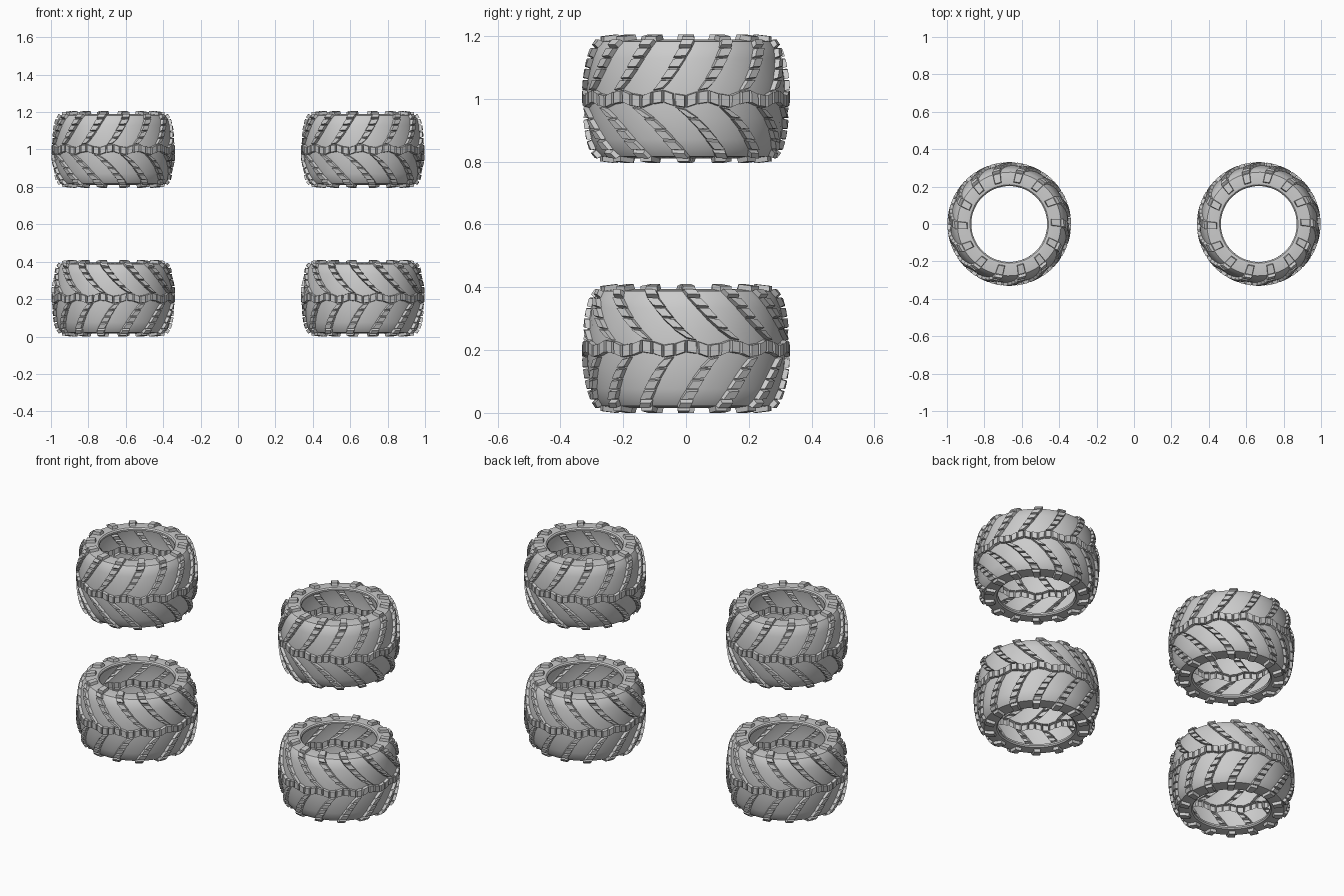
import bpy, bmesh
from math import pi, sin, cos, radians

if "Cube" in bpy.data.objects:
    bpy.data.objects.remove(bpy.data.objects["Cube"])

CHAINS = 14            # lug chains around each half of the tyre
COLS = CHAINS * 4      # four centre blocks per chain
PERIOD = 2 * pi / CHAINS

# Half profile from the centre band to the bead: radius, height, sweep angle
HALF = [(0.315, 0.022, 0.0), (0.313, 0.062, -0.13), (0.308, 0.097, -0.24),
        (0.302, 0.130, -0.33), (0.293, 0.162, -0.42), (0.277, 0.184, -0.47),
        (0.222, 0.191, -0.50), (0.210, 0.189, -0.50), (0.203, 0.182, -0.50),
        (0.203, 0.172, -0.50)]
LUG_ROWS = 6
N = len(HALF)


def tyre_mesh():
    bm = bmesh.new()
    # Rows run from the top bead, over the tread, to the bottom bead
    rows = [(i, 1) for i in reversed(range(N))] + [(i, -1) for i in range(N)]
    grid = []
    for i, side in rows:
        r, z, sweep = HALF[i]
        lug = 0 if side > 0 else 2
        sweep *= 1.0 if side > 0 else 0.65
        widen = 0.012 * min(i, LUG_ROWS)
        ring = []
        for j in range(COLS):
            k = j % 4
            f = j / 4
            if k == lug:
                f -= widen
            elif k == lug + 1 or (lug == 2 and k == 3):
                f += widen
            a = f * PERIOD + sweep + 0.45
            wave = 0.008 * (1, 0.4, -1, -0.4)[k] if i == 0 else 0
            ring.append(bm.verts.new((r * cos(a), r * sin(a), side * z + wave)))
        grid.append(ring)

    lugs = []
    for n in range(len(rows) - 1):
        (i0, side), (i1, _) = rows[n], rows[n + 1]
        low = min(i0, i1)
        centre = i0 == 0 and i1 == 0
        for j in range(COLS):
            m = (j + 1) % COLS
            face = bm.faces.new((grid[n][j], grid[n + 1][j],
                                 grid[n + 1][m], grid[n][m]))
            col = 0 if side > 0 else 2
            if centre or (j % 4 == col and low < LUG_ROWS):
                lugs.append(face)

    # Raised tread blocks, bevelled inward at the top
    bm.normal_update()
    bmesh.ops.inset_individual(bm, faces=lugs, thickness=0.0025, depth=0.0)
    bm.normal_update()
    bmesh.ops.inset_individual(bm, faces=lugs, thickness=0.003, depth=0.016)
    # Scale the height to the measured tyre width
    top = max(abs(v.co.z) for v in bm.verts)
    for v in bm.verts:
        v.co.z *= 0.205 / top
    me = bpy.data.meshes.new("tyre")
    bm.to_mesh(me)
    bm.free()
    return me


mesh = tyre_mesh()
for level, z, turn in (("lower", 0.205, 0.0), ("upper", 1.0, pi)):
    for side, x in (("left", -0.667), ("right", 0.667)):
        ob = bpy.data.objects.new(f"{level}_{side}_tyre", mesh.copy())
        bpy.context.collection.objects.link(ob)
        ob.location = (x, 0, z)
        ob.rotation_euler = (turn, 0, 0)   # upper pair is flipped over
        bpy.ops.object.select_all(action='DESELECT')
        ob.select_set(True)
        bpy.context.view_layer.objects.active = ob
        bpy.ops.object.shade_smooth_by_angle(angle=radians(30))
